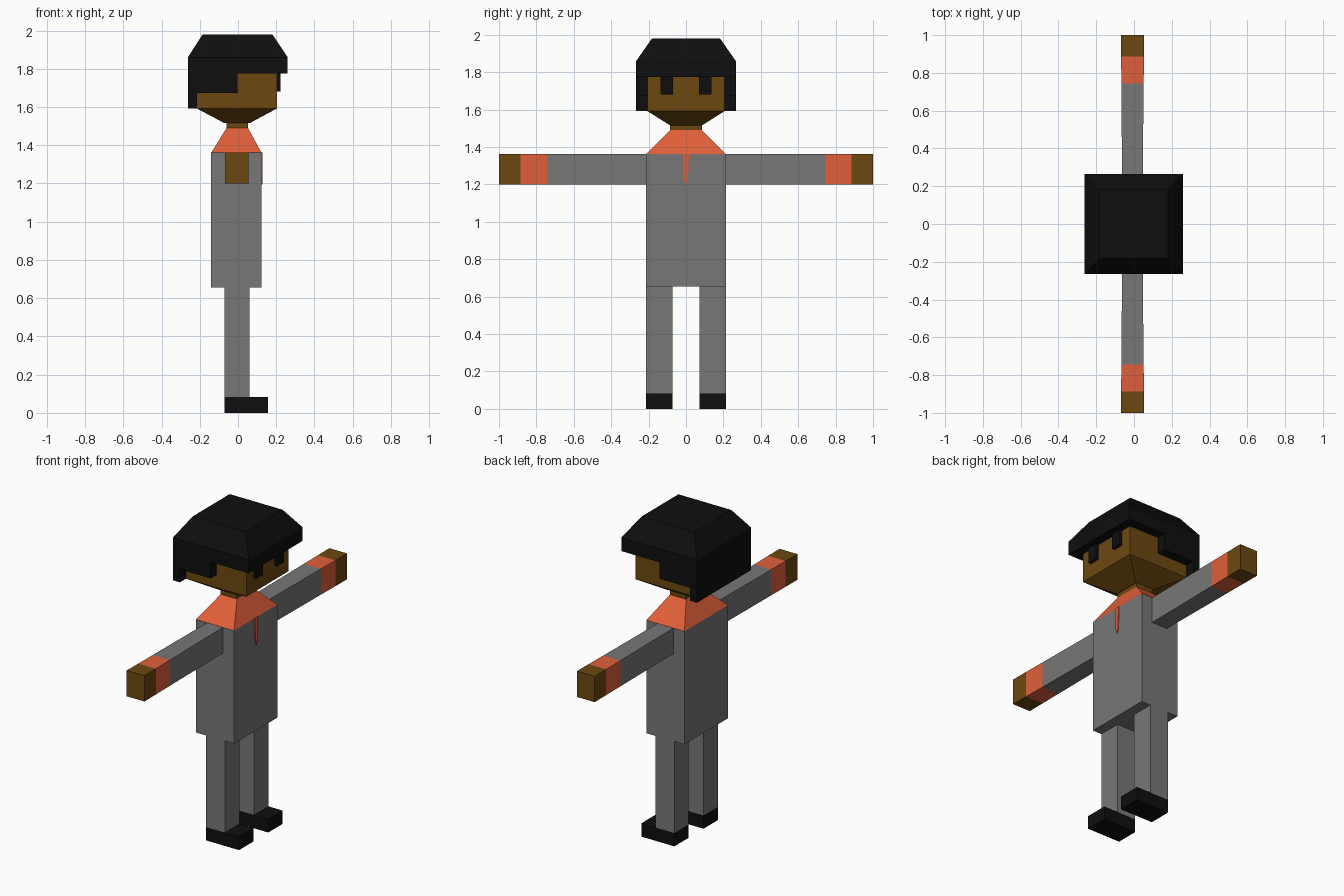
import bpy
import bmesh

if "Cube" in bpy.data.objects:
    bpy.data.objects.remove(bpy.data.objects["Cube"])


def material(name, rgb):
    m = bpy.data.materials.new(name)
    m.diffuse_color = (*rgb, 1.0)
    m.use_nodes = True
    m.node_tree.nodes["Principled BSDF"].inputs["Base Color"].default_value = m.diffuse_color
    return m


GREY = material("grey cloth", (0.184, 0.184, 0.184))
ORANGE = material("orange cloth", (0.745, 0.114, 0.042))
BROWN = material("brown skin", (0.150, 0.064, 0.005))
BLACK = material("black", (0.0045, 0.0045, 0.0045))


def finish(name, bm, mats):
    bmesh.ops.recalc_face_normals(bm, faces=bm.faces)
    mesh = bpy.data.meshes.new(name)
    bm.to_mesh(mesh)
    bm.free()
    for m in mats:
        mesh.materials.append(m)
    obj = bpy.data.objects.new(name, mesh)
    bpy.context.collection.objects.link(obj)
    return obj


def loft(name, sections, mats, point=lambda t, a, b: (a, b, t)):
    """Rectangles (t, a0, a1, b0, b1) joined in order; one material per span."""
    bm = bmesh.new()
    rings = [[bm.verts.new(point(t, a, b))
              for a, b in ((a0, b0), (a1, b0), (a1, b1), (a0, b1))]
             for t, a0, a1, b0, b1 in sections]
    bm.faces.new(rings[0])
    for i, (lo, hi) in enumerate(zip(rings, rings[1:])):
        for k in range(4):
            n = (k + 1) % 4
            f = bm.faces.new((lo[k], lo[n], hi[n], hi[k]))
            f.material_index = min(i, len(mats) - 1)
    bm.faces.new(rings[-1]).material_index = len(mats) - 1
    return finish(name, bm, mats)


def box(name, x0, x1, y0, y1, z0, z1, mat):
    return loft(name, [(z0, x0, x1, y0, y1), (z1, x0, x1, y0, y1)], [mat])


# torso and sloped collar
box("torso", -0.14, 0.123, -0.215, 0.215, 0.655, 1.361, GREY)
loft("collar", [(1.361, -0.14, 0.123, -0.215, 0.215),
                (1.49, -0.06, 0.052, -0.085, 0.085)], [ORANGE])

# tie: thin pointed plate on the chest (the figure looks along +x)
bm = bmesh.new()
outline = [(-0.016, 1.361), (0.016, 1.361), (0.010, 1.22),
           (0.0, 1.195), (-0.010, 1.22)]
plate = bm.faces.new([bm.verts.new((0.123, y, z)) for y, z in outline])
ext = bmesh.ops.extrude_face_region(bm, geom=[plate])
for v in ext["geom"]:
    if isinstance(v, bmesh.types.BMVert):
        v.co.x += 0.005
finish("tie", bm, [ORANGE])

# neck and head with tapered jaw
box("neck", -0.06, 0.052, -0.085, 0.085, 1.485, 1.53, BROWN)
loft("head", [(1.515, -0.07, 0.06, -0.085, 0.085),
              (1.592, -0.215, 0.203, -0.207, 0.207),
              (1.85, -0.215, 0.203, -0.207, 0.207)], [BROWN])

# hair: bevelled cap and back curtain
loft("hair_cap", [(1.775, -0.262, 0.26, -0.266, 0.266),
                  (1.86, -0.262, 0.26, -0.266, 0.266),
                  (1.98, -0.185, 0.18, -0.182, 0.182)], [BLACK])
box("hair_back", -0.262, -0.215, -0.266, 0.266, 1.592, 1.775, BLACK)

for side, s in (("right", -1), ("left", 1)):
    def pair(name, x0, x1, y0, y1, z0, z1, mat):
        ya, yb = sorted((s * y0, s * y1))
        box(f"{side}_{name}", x0, x1, ya, yb, z0, z1, mat)

    # hair over the ear, eye, leg and shoe
    pair("side_hair", -0.215, -0.003, 0.207, 0.266, 1.673, 1.775, BLACK)
    pair("eye", 0.203, 0.221, 0.07, 0.137, 1.68, 1.775, BLACK)
    pair("leg", -0.07, 0.06, 0.073, 0.215, 0.083, 0.655, GREY)
    pair("shoe", -0.07, 0.158, 0.073, 0.215, 0.0, 0.083, BLACK)

    # arm: sleeve, cuff and hand in one bar
    loft(f"{side}_arm", [(0.215, -0.063, 0.046, 1.2, 1.361),
                         (0.744, -0.067, 0.051, 1.2, 1.361),
                         (0.886, -0.068, 0.053, 1.2, 1.361),
                         (1.0, -0.069, 0.054, 1.2, 1.361)],
         [GREY, ORANGE, BROWN], lambda t, a, b: (a, s * t, b))
